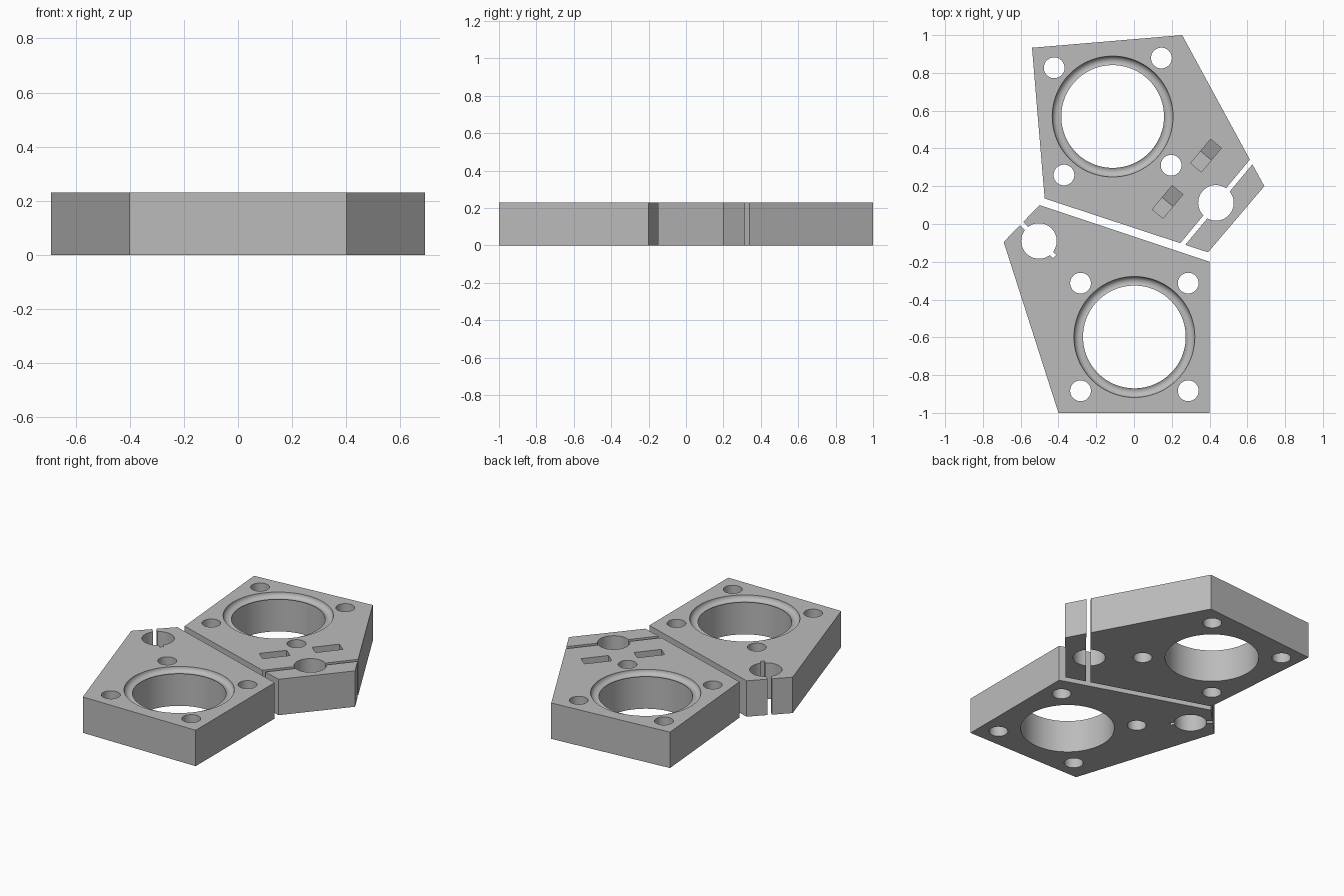
import bpy, bmesh, math
from mathutils import Vector, Matrix

if "Cube" in bpy.data.objects:
    bpy.data.objects.remove(bpy.data.objects["Cube"], do_unlink=True)

T = 0.23                                   # plate thickness
BORE_R, GROOVE_R, GROOVE_W = 0.272, 0.29, 0.03
MOUNT_R, ROD_R, BOLT_R = 0.055, 0.094, 0.05
BOLT_Z = T / 2

grey = bpy.data.materials.new("light_grey")
grey.use_nodes = True
colour = (0.5, 0.5, 0.5, 1)
grey.diffuse_color = colour
grey.node_tree.nodes["Principled BSDF"].inputs["Base Color"].default_value = colour


def add_object(name, bm):
    bmesh.ops.recalc_face_normals(bm, faces=bm.faces)
    mesh = bpy.data.meshes.new(name)
    bm.to_mesh(mesh)
    bm.free()
    mesh.materials.append(grey)
    obj = bpy.data.objects.new(name, mesh)
    bpy.context.collection.objects.link(obj)
    return obj


def prism(name, points, z0, z1, matrix=Matrix()):
    bm = bmesh.new()
    face = bm.faces.new([bm.verts.new((x, y, z0)) for x, y in points])
    ext = bmesh.ops.extrude_face_region(bm, geom=[face])
    verts = [v for v in ext["geom"] if isinstance(v, bmesh.types.BMVert)]
    bmesh.ops.translate(bm, verts=verts, vec=(0, 0, z1 - z0))
    bm.transform(matrix)
    return add_object(name, bm)


def circle(r, n=48):
    return [(r * math.cos(2 * math.pi * i / n), r * math.sin(2 * math.pi * i / n))
            for i in range(n)]


def hole(x, y, r):
    return prism("hole_cutter", circle(r), -0.1, T + 0.1, Matrix.Translation((x, y, 0)))


def slot(a, b, width):
    a, b = Vector(a), Vector(b)
    side = (b - a).orthogonal().normalized() * width / 2
    return prism("slot_cutter", [a + side, b + side, b - side, a - side], -0.1, T + 0.1)


def grooved_bore(x, y):
    # Straight bore with a round-bottomed groove around its upper rim
    start = math.acos((BORE_R - GROOVE_R) / GROOVE_W)
    profile = [(0, -0.1), (BORE_R, -0.1)]
    for i in range(11):
        a = start * (1 - i / 10)
        profile.append((GROOVE_R + GROOVE_W * math.cos(a), T - GROOVE_W * math.sin(a)))
    rim = GROOVE_R + GROOVE_W
    profile += [(rim, T + 0.1), (0, T + 0.1)]
    bm = bmesh.new()
    verts = [bm.verts.new((r, 0, z)) for r, z in profile]
    edges = [bm.edges.new(pair) for pair in zip(verts, verts[1:])]
    bmesh.ops.spin(bm, geom=verts + edges, cent=(0, 0, 0), axis=(0, 0, 1),
                   angle=2 * math.pi, steps=96, use_merge=True)
    bmesh.ops.remove_doubles(bm, verts=bm.verts, dist=1e-5)
    bm.transform(Matrix.Translation((x, y, 0)))
    return add_object("bore_cutter", bm)


def bolt_frame(x, y, axis):
    # Local z runs along the bolt, local y points up
    z = Vector((axis[0], axis[1], 0)).normalized()
    up = Vector((0, 0, 1))
    m = Matrix((up.cross(z), up, z)).transposed().to_4x4()
    return Matrix.Translation((x, y, BOLT_Z)) @ m


def nut_pocket(x, y, axis):
    half, point = 0.0825, 0.095
    shape = [(-half, 0.3), (-half, -point / 2), (0, -point), (half, -point / 2), (half, 0.3)]
    return prism("nut_cutter", shape, -0.037, 0.037, bolt_frame(x, y, axis))


def bolt_hole(x, y, axis):
    return prism("bolt_cutter", circle(BOLT_R), 0, 0.6, bolt_frame(x, y, axis))


def make_plate(name, outline, cutters):
    plate = prism(name, outline, 0, T)
    for c in cutters:
        mod = plate.modifiers.new("cut", 'BOOLEAN')
        mod.operation, mod.solver, mod.object = 'DIFFERENCE', 'EXACT', c
    deps = bpy.context.evaluated_depsgraph_get()
    mesh = bpy.data.meshes.new_from_object(plate.evaluated_get(deps))
    plate.modifiers.clear()
    plate.data = mesh
    mesh.name = name
    for c in cutters:
        bpy.data.objects.remove(c, do_unlink=True)
    bpy.ops.object.select_all(action='DESELECT')
    plate.select_set(True)
    bpy.context.view_layer.objects.active = plate
    bpy.ops.object.shade_smooth_by_angle(angle=math.radians(30))


def motor_holes(x, y, turn):
    # Central bore with four mounting holes on a turned square
    cuts = [grooved_bore(x, y)]
    for i in range(4):
        a = turn + math.pi / 4 + i * math.pi / 2
        cuts.append(hole(x + 0.403 * math.cos(a), y + 0.403 * math.sin(a), MOUNT_R))
    return cuts


# Front plate: rod hole with a slit to the clipped corner
make_plate("front_plate",
           [(-0.4, -1), (0.4, -1), (0.4, -0.2), (-0.5, 0.1), (-0.69, -0.095)],
           motor_holes(0.002, -0.598, 0)
           + [hole(-0.503, -0.09, ROD_R), slot((-0.65, 0.057), (-0.42, -0.173), 0.025)])

# Rear plate: split across the rod hole, clamped by two bolts with nut pockets
axis = (0.77, -0.64)
cuts = motor_holes(-0.113, 0.569, math.radians(5.2))
cuts += [hole(0.434, 0.112, ROD_R), slot((0.69, 0.412), (0.184, -0.195), 0.026)]
for px, py in [(0.381, 0.362), (0.178, 0.117)]:
    cuts += [nut_pocket(px, py, axis), bolt_hole(px, py, axis)]
make_plate("rear_clamp_plate",
           [(-0.54, 0.933), (0.255, 1), (0.69, 0.2), (0.392, -0.15), (-0.473, 0.135)], cuts)
